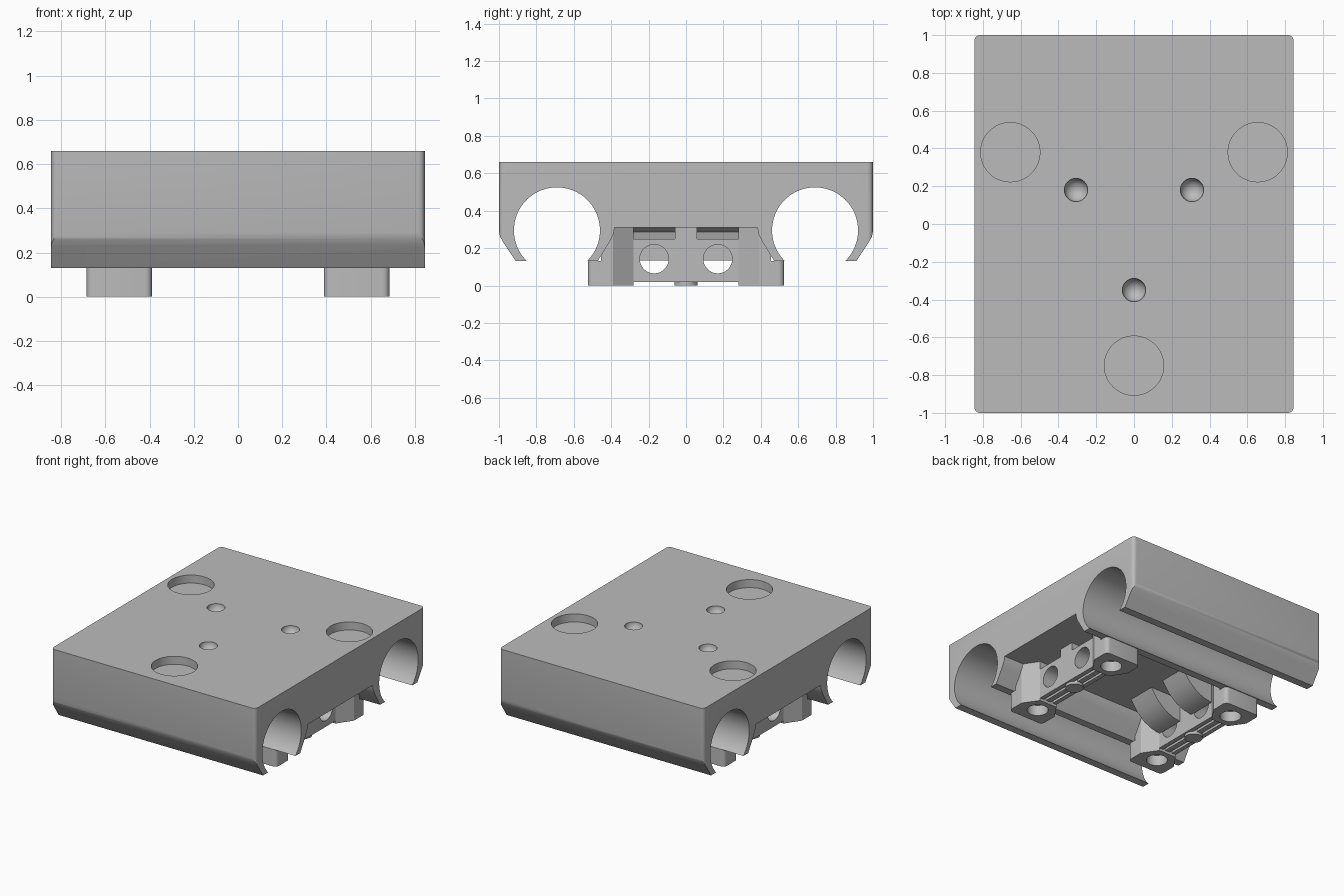
import bpy
import bmesh
from math import sin, cos, radians
from mathutils import Vector

old = bpy.data.objects.get("Cube")
if old:
    bpy.data.objects.remove(old, do_unlink=True)

grey = bpy.data.materials.new("mid_grey")
grey.use_nodes = True
COLOUR = (0.5, 0.5, 0.5, 1)
grey.diffuse_color = COLOUR
grey.node_tree.nodes["Principled BSDF"].inputs["Base Color"].default_value = COLOUR


def prism(name, pts, axis, lo, hi):
    """Extrude a closed 2D outline along axis x (y,z), y (x,z) or z (x,y)."""
    bm = bmesh.new()
    place = {"x": lambda a, b: (lo, a, b),
             "y": lambda a, b: (a, lo, b),
             "z": lambda a, b: (a, b, lo)}[axis]
    face = bm.faces.new([bm.verts.new(place(a, b)) for a, b in pts])
    ext = bmesh.ops.extrude_face_region(bm, geom=[face])
    move = Vector([(hi - lo) * (axis == k) for k in "xyz"])
    bmesh.ops.translate(bm, vec=move,
                        verts=[g for g in ext["geom"] if isinstance(g, bmesh.types.BMVert)])
    bmesh.ops.recalc_face_normals(bm, faces=bm.faces)
    mesh = bpy.data.meshes.new(name)
    bm.to_mesh(mesh)
    bm.free()
    mesh.materials.append(grey)
    ob = bpy.data.objects.new(name, mesh)
    bpy.context.collection.objects.link(ob)
    return ob


def box(name, x0, x1, y0, y1, z0, z1):
    return prism(name, [(x0, y0), (x1, y0), (x1, y1), (x0, y1)], "z", z0, z1)


def arc(cx, cy, r, a0, a1, n):
    return [(cx + r * cos(radians(a0 + (a1 - a0) * i / n)),
             cy + r * sin(radians(a0 + (a1 - a0) * i / n))) for i in range(n + 1)]


def rod(name, a, b, r, axis, lo, hi):
    return prism(name, arc(a, b, r, 0, 360, 48)[:-1], axis, lo, hi)


def carve(ob, cutters, operation="DIFFERENCE"):
    """Apply booleans in turn and remove the cutters."""
    for c in cutters:
        c.hide_render = True
        mod = ob.modifiers.new("carve", "BOOLEAN")
        mod.operation, mod.object, mod.solver = operation, c, "EXACT"
    bpy.context.view_layer.update()
    dg = bpy.context.evaluated_depsgraph_get()
    mesh = bpy.data.meshes.new_from_object(ob.evaluated_get(dg))
    ob.modifiers.clear()
    ob.data = mesh
    mesh.materials.clear()
    mesh.materials.append(grey)
    for c in cutters:
        bpy.data.objects.remove(c, do_unlink=True)


# Main body: side profile with two open round channels
half = [(1.02, 0.7), (1.02, 0.32), (1.0, 0.29), (0.994, 0.262), (0.98, 0.235), (0.91, 0.13)]
half += arc(0.69, 0.295, 0.23, -45.8, 225.8, 56)
half += [(0.472, 0.13), (0.405, 0.24), (0.388, 0.275), (0.382, 0.31)]
body = prism("body", half + [(-y, z) for y, z in reversed(half)], "x", -0.9, 0.9)

# Rounded upright corners
R = 0.03
outline = []
for i, (sx, sy) in enumerate([(1, 1), (-1, 1), (-1, -1), (1, -1)]):
    outline += arc(sx * (0.845 - R), sy * (1 - R), R, 90 * i, 90 * i + 90, 6)
carve(body, [prism("corner_cutter", outline, "z", -0.1, 0.66)], "INTERSECT")

# Round pockets and small dimples in the top
cutters = [rod("pocket_cutter", x, y, 0.157, "z", 0.6, 0.8)
           for x, y in [(-0.655, 0.38), (0.655, 0.38), (0, -0.75)]]
for x, y in [(-0.307, 0.18), (0.307, 0.18), (0, -0.35)]:
    bm = bmesh.new()
    bmesh.ops.create_uvsphere(bm, u_segments=32, v_segments=17, radius=0.062)
    ball = bpy.data.meshes.new("dimple_cutter")
    bm.to_mesh(ball)
    bm.free()
    ob = bpy.data.objects.new("dimple_cutter", ball)
    ob.location = (x, y, 0.66)
    bpy.context.collection.objects.link(ob)
    cutters.append(ob)
carve(body, cutters)
parts = [body]

# Two mounting bars underneath, one on each side
C = 0.537
quarter = [(0.073, 0.28), (0.148, 0.39)] + arc(0.118, 0.495, 0.03, 0, 90, 5)
side = quarter + [(-x, y) for x, y in reversed(quarter)]
plan = side + [(-x, -y) for x, y in side]
for s, label in [(1, "left"), (-1, "right")]:
    bar = prism(label + "_bar", [(s * (C + x), y) for x, y in plan], "z", 0, 0.32)
    cuts = [box("relief_cutter", s * 0.3, s * 0.8, -0.28, 0.28, -0.1, 0.02)]
    # Long grooves on the underside
    for g in (-0.03, 0.03):
        cuts.append(box("groove_cutter", s * (C + g - 0.01), s * (C + g + 0.01),
                        -0.28, 0.28, -0.1, 0.04))
    for t in (1, -1):
        # Feet are lower than the bar
        cuts.append(box("foot_cutter", s * 0.3, s * 0.8, t * 0.455, t * 0.7, 0.13, 0.4))
        # Screw seats in the feet
        cuts.append(rod("seat_cutter", s * C, t * 0.395, 0.073, "z", -0.1, 0.08))
        # Cross holes and strap windows
        cuts.append(rod("hole_cutter", t * 0.17, 0.142, 0.077, "x", s * 0.3, s * 0.8))
        wedge = [(0.7, 0.25), (0.7, 0.31), (0.52, 0.31), (0.48, 0.285), (0.47, 0.25)]
        cuts.append(prism("window_cutter", [(s * x, z) for x, z in wedge], "y",
                          t * 0.06, t * 0.28))
    carve(bar, cuts)
    parts.append(bar)
    parts.append(rod(label + "_centre_post", s * C, 0, 0.062, "z", 0, 0.06))

    # Curved ribs behind each window
    rib = [(0.468, 0.32), (0.468, 0.135), (0.4, 0.145), (0.33, 0.175),
           (0.265, 0.23), (0.2, 0.32)]
    for t, end in [(1, "back"), (-1, "front")]:
        parts.append(prism(f"{label}_{end}_rib", [(s * x, z) for x, z in rib], "y",
                           t * 0.06, t * 0.28))

# Smooth the rounded surfaces, keep the edges crisp
bpy.ops.object.select_all(action="DESELECT")
for p in parts:
    p.select_set(True)
bpy.context.view_layer.objects.active = body
bpy.ops.object.shade_smooth_by_angle(angle=radians(30))
